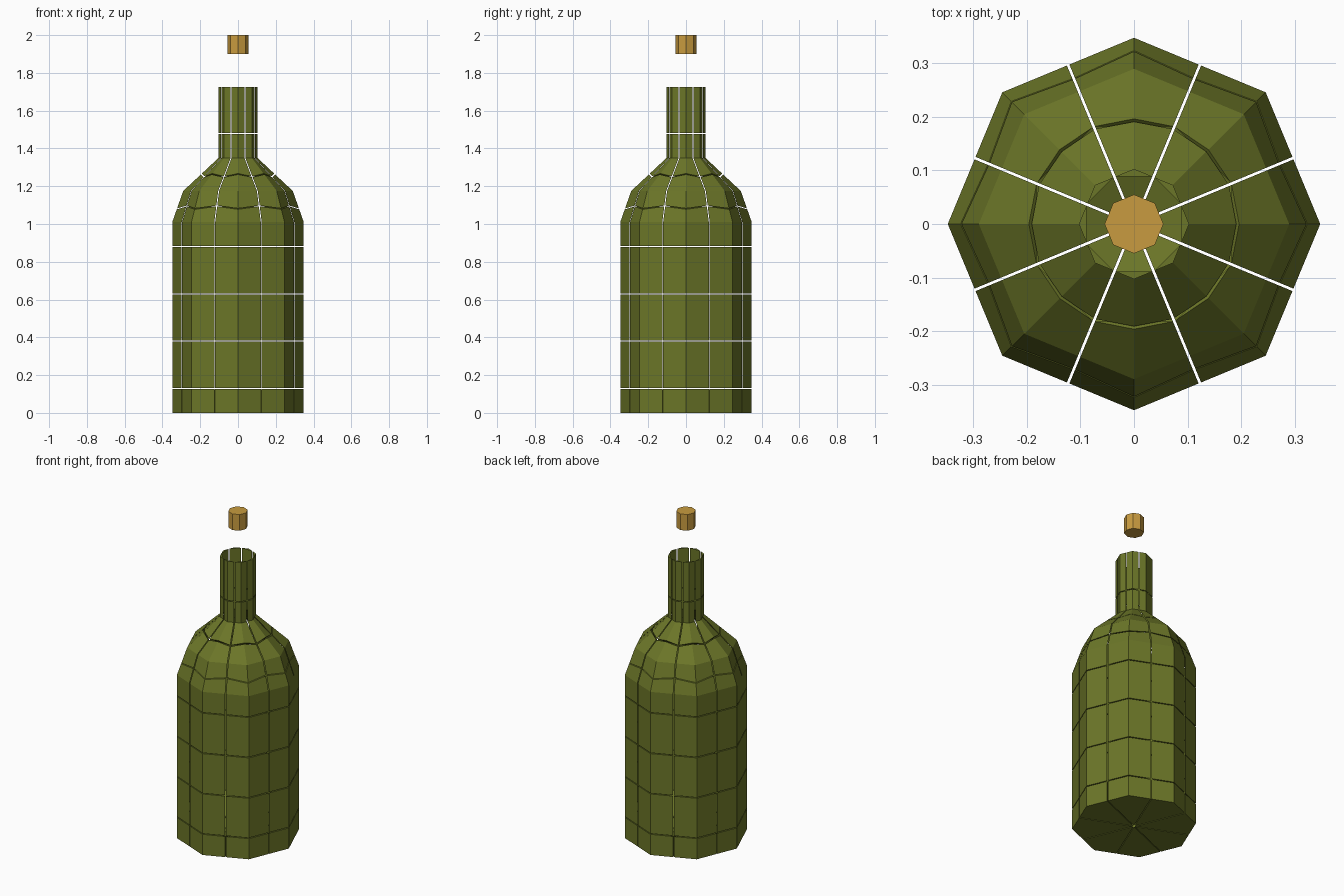
import bpy, bmesh
from math import sin, cos, pi

if "Cube" in bpy.data.objects:
    bpy.data.objects.remove(bpy.data.objects["Cube"])

SIDES, GAP = 8, 0.005
HALF = pi / SIDES
# Outer profile (corner radius, height)
PROFILE = [(0.348, 0), (0.348, 1.01), (0.29, 1.175), (0.103, 1.35), (0.103, 1.725)]
# Crack heights (at octagon corner, at middle of a side)
CUTS = [(0, 0), (0.13, 0.13), (0.38, 0.38), (0.63, 0.63), (0.88, 0.88),
        (1.08, 1.095), (1.265, 1.25), (1.48, 1.48), (1.725, 1.725)]
NAMES = ["base", "lower_body", "middle_body", "upper_body", "lower_shoulder",
         "upper_shoulder", "neck_root", "neck"]


def material(name, color):
    m = bpy.data.materials.new(name)
    m.diffuse_color = (*color, 1)
    m.use_nodes = True
    m.node_tree.nodes["Principled BSDF"].inputs["Base Color"].default_value = m.diffuse_color
    return m


def radius(z):
    for (r0, z0), (r1, z1) in zip(PROFILE, PROFILE[1:]):
        if z <= z1:
            return r0 + (r1 - r0) * max(0, z - z0) / (z1 - z0)
    return PROFILE[-1][0]


def finish(bm, name, mat):
    bmesh.ops.recalc_face_normals(bm, faces=bm.faces)
    me = bpy.data.meshes.new(name)
    bm.to_mesh(me)
    bm.free()
    me.materials.append(mat)
    ob = bpy.data.objects.new(name, me)
    bpy.context.collection.objects.link(ob)


def section(bm, zv, zm, angle):
    """Triangle from side middle to corner to next side middle, trimmed by the gap."""
    rv, rm = radius(zv), radius(zm) * cos(HALF)
    mx, my = rm * cos(HALF) + GAP / 2 * sin(HALF), rm * sin(HALF) - GAP / 2 * cos(HALF)
    c, s = cos(angle), sin(angle)
    return [bm.verts.new((x * c - y * s, x * s + y * c, z))
            for x, y, z in [(mx, -my, zm), (rv, 0, zv), (mx, my, zm)]]


def shard_ring(name, low, high, mat):
    """Eight separate shards filling the band between two cracks."""
    bm = bmesh.new()
    g0 = GAP / 2 if low[0] > 0 else 0
    g1 = GAP / 2 if high[0] < 1.7 else 0
    levels = [(low[0] + g0, low[1] + g0)]
    levels += [(z, z) for _, z in PROFILE[1:-1] if low[0] < z < high[0]]
    levels += [(high[0] - g1, high[1] - g1)]
    for i in range(SIDES):
        a = 2 * HALF * i
        rings = [section(bm, zv, zm, a) for zv, zm in levels]
        for p, q in zip(rings, rings[1:]):
            for k in range(2):
                bm.faces.new((p[k], p[k + 1], q[k + 1], q[k]))
        p = rings[0]
        if low[0] == 0:
            # Floor wedge reaching in to the bottle axis
            d = GAP / 2 / sin(HALF)
            t = bm.verts.new((d * cos(a), d * sin(a), 0))
            q = rings[1]
            bm.faces.new((t, p[0], p[1], p[2]))
            bm.faces.new((t, q[0], p[0]))
            bm.faces.new((t, p[2], q[2]))
            bm.faces.new((t, q[2], q[0]))
        else:
            bm.faces.new(p)
            for p, q in zip(rings, rings[1:]):
                bm.faces.new((p[2], p[0], q[0], q[2]))
        bm.faces.new(rings[-1])
    finish(bm, name + "_shards", mat)


# Broken glass bottle
glass = material("green_glass", (0.147, 0.18, 0.021))
for name, low, high in zip(NAMES, CUTS, CUTS[1:]):
    shard_ring(name, low, high, glass)

# Cork hovering above the neck
bm = bmesh.new()
bmesh.ops.create_cone(bm, cap_ends=True, segments=8, radius1=0.055, radius2=0.055, depth=0.1)
bmesh.ops.translate(bm, verts=bm.verts, vec=(0, 0, 1.95))
finish(bm, "cork", material("cork", (0.58, 0.33, 0.05)))
